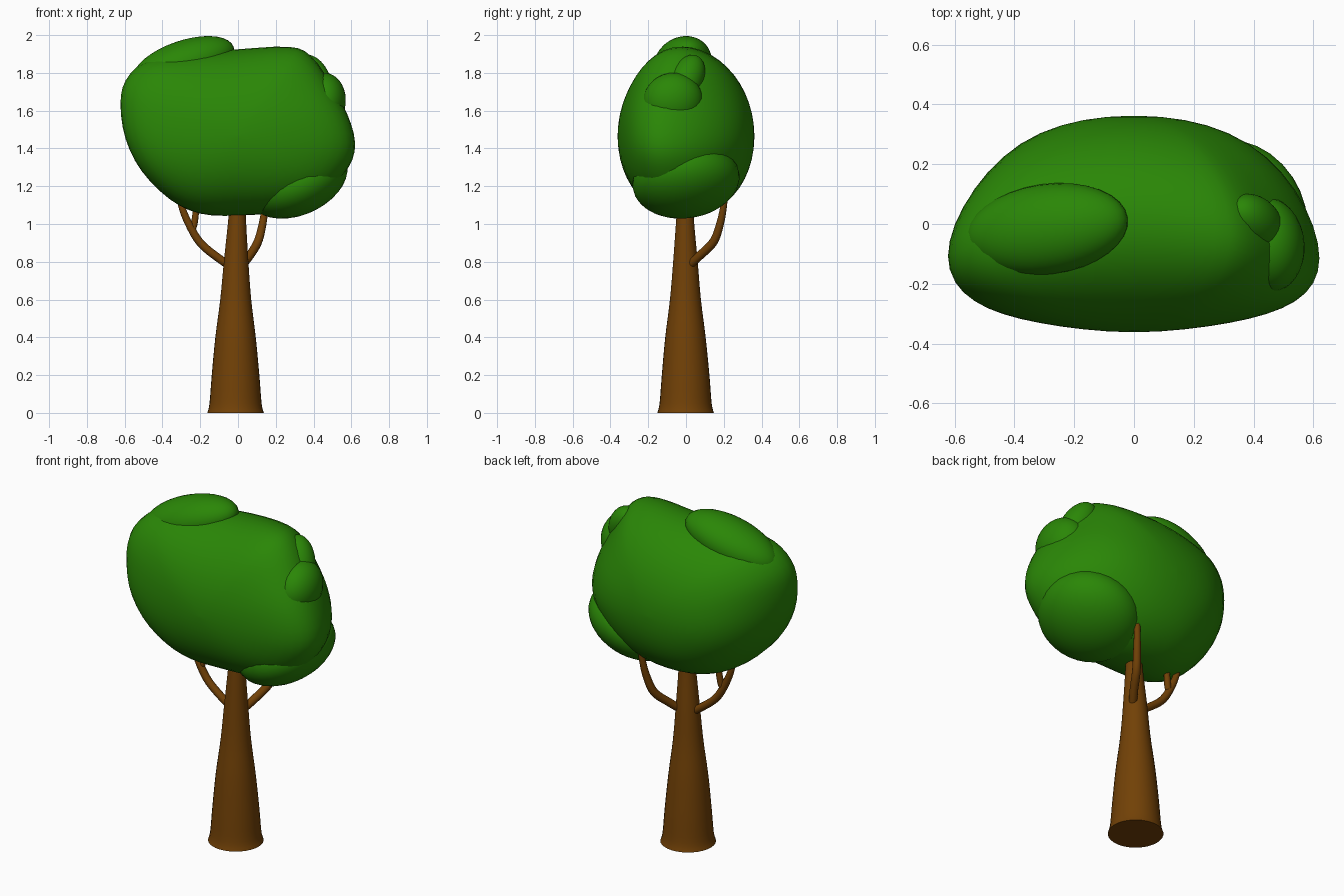
import bpy, bmesh, math
from mathutils import Vector

if "Cube" in bpy.data.objects:
    bpy.data.objects.remove(bpy.data.objects["Cube"])


def material(name, rgb):
    m = bpy.data.materials.new(name)
    m.diffuse_color = (*rgb, 1)
    m.use_nodes = True
    m.node_tree.nodes["Principled BSDF"].inputs["Base Color"].default_value = m.diffuse_color
    return m


LEAF = material("leaf green", (0.023, 0.24, 0.002))
BARK = material("bark brown", (0.168, 0.053, 0.002))


def finish(bm, name, mat, angle=60):
    bmesh.ops.recalc_face_normals(bm, faces=bm.faces)
    me = bpy.data.meshes.new(name)
    bm.to_mesh(me)
    bm.free()
    me.materials.append(mat)
    ob = bpy.data.objects.new(name, me)
    bpy.context.collection.objects.link(ob)
    bpy.ops.object.select_all(action='DESELECT')
    ob.select_set(True)
    bpy.context.view_layer.objects.active = ob
    bpy.ops.object.shade_smooth_by_angle(angle=math.radians(angle))
    return ob


def spline(pts, steps, closed):
    """Smooth curve through the points."""
    pts = [Vector(p) for p in pts]
    n = len(pts)
    get = (lambda i: pts[i % n]) if closed else (lambda i: pts[max(0, min(n - 1, i))])
    out = []
    for i in range(n if closed else n - 1):
        a, b, c, d = (get(i + k) for k in (-1, 0, 1, 2))
        for s in range(steps):
            t = s / steps
            out.append(0.5 * (2 * b + (c - a) * t + (2 * a - 5 * b + 4 * c - d) * t * t
                              + (3 * b - a - 3 * c + d) * t ** 3))
    return out if closed else out + [pts[-1]]


def skin(bm, rings):
    """Join rings of points with quads, closing both ends."""
    vs = [[bm.verts.new(p) for p in r] for r in rings]
    n = len(vs[0])
    for a, b in zip(vs, vs[1:]):
        for j in range(n):
            bm.faces.new((a[j], a[(j + 1) % n], b[(j + 1) % n], b[j]))
    bm.faces.new(vs[0])
    bm.faces.new(vs[-1])


# Main crown: front outline easing to an ellipse as it swells forward and back
outline = [(-0.622, 0, 1.63), (-0.595, 0, 1.76), (-0.49, 0, 1.86), (-0.3, 0, 1.9), (0, 0, 1.925),
           (0.27, 0, 1.938), (0.385, 0, 1.89), (0.485, 0, 1.75), (0.575, 0, 1.59), (0.62, 0, 1.43),
           (0.585, 0, 1.3), (0.46, 0, 1.16), (0.25, 0, 1.07), (0, 0, 1.045), (-0.2, 0, 1.055),
           (-0.36, 0, 1.13), (-0.51, 0, 1.28), (-0.595, 0, 1.45)]
edge = spline(outline, 3, True)
mid = Vector((0, 0, 1.465))
rings = []
for k in range(25):
    phi = math.radians(1) + math.radians(178) * k / 24
    r = math.sin(phi)
    ring = []
    for p in edge:
        d = p - mid
        oval = d / math.hypot(d.x / 0.62, d.z / 0.45)
        lean = -0.115 * (d.x / d.length) ** 2 * r ** (2.6 if k < 12 else 4)
        q = mid + oval.lerp(d, r * r) * r
        q.y = -0.362 * math.cos(phi) + lean
        ring.append(q)
    rings.append(ring)
bm = bmesh.new()
skin(bm, rings)
finish(bm, "crown", LEAF)

# Leaf clumps pushing out of the crown: centre, radii, rotation
clumps = {
    "top_clump": ((-0.29, -0.018, 1.845), (0.285, 0.152, 0.125), (0, -0.33, 0.14)),
    "side_clump": ((0.45, -0.07, 1.65), (0.12, 0.16, 0.15), (0.3, 0.1, 0.1)),
    "side_ridge": ((0.4, 0.0, 1.76), (0.09, 0.09, 0.15), (-0.4, -0.4, 0)),
    "lower_right_clump": ((0.315, 0.0, 1.23), (0.28, 0.285, 0.18), (0.13, -0.42, 0)),
    "lower_left_clump": ((-0.22, -0.04, 1.17), (0.165, 0.16, 0.1), (0, 0.4, 0)),
}
for name, (loc, radii, rot) in clumps.items():
    bm = bmesh.new()
    bmesh.ops.create_uvsphere(bm, u_segments=32, v_segments=18, radius=1)
    ob = finish(bm, name, LEAF)
    ob.location, ob.scale, ob.rotation_euler = loc, radii, rot


def tube(name, pts, steps=5, sides=12, horizontal=False):
    """Tapered limb through (x, y, z, radius) points."""
    path = spline(pts, steps, False)
    rings = []
    for i, p in enumerate(path):
        c = p.to_3d()
        if horizontal:
            u, v = Vector((1, 0, 0)), Vector((0, 1, 0))
        else:
            t = (path[min(i + 1, len(path) - 1)] - path[max(i - 1, 0)]).to_3d().normalized()
            u = t.cross(Vector((0.3, 1, 0))).normalized()
            v = t.cross(u)
        rings.append([c + p[3] * (math.cos(a) * u + math.sin(a) * v)
                      for a in (math.tau * j / sides for j in range(sides))])
    bm = bmesh.new()
    skin(bm, rings)
    return finish(bm, name, BARK)


# Flared trunk and thin branches
tube("trunk", [(-0.013, -0.002, 0, 0.15), (-0.013, -0.002, 0.05, 0.138), (-0.013, -0.002, 0.2, 0.126),
               (-0.013, -0.003, 0.4, 0.107), (-0.012, -0.003, 0.6, 0.082), (-0.01, -0.003, 0.8, 0.065),
               (-0.004, -0.005, 1.05, 0.045), (0, 0, 1.25, 0.035)], 4, 32, True)
tube("left_branch", [(-0.02, 0, 0.765, 0.022), (-0.09, 0, 0.81, 0.022), (-0.19, 0, 0.89, 0.022),
                     (-0.25, 0, 0.98, 0.021), (-0.3, 0, 1.1, 0.018), (-0.31, 0, 1.22, 0.015)])
tube("left_twig", [(-0.245, 0, 0.96, 0.015), (-0.232, 0.005, 1.0, 0.018), (-0.222, 0.01, 1.08, 0.017),
                   (-0.22, 0.01, 1.18, 0.015)])
tube("right_branch", [(0.01, 0.0, 0.765, 0.022), (0.06, 0.07, 0.83, 0.023), (0.105, 0.145, 0.905, 0.023),
                      (0.13, 0.18, 1.0, 0.021), (0.145, 0.2, 1.1, 0.018), (0.155, 0.21, 1.2, 0.016)])
